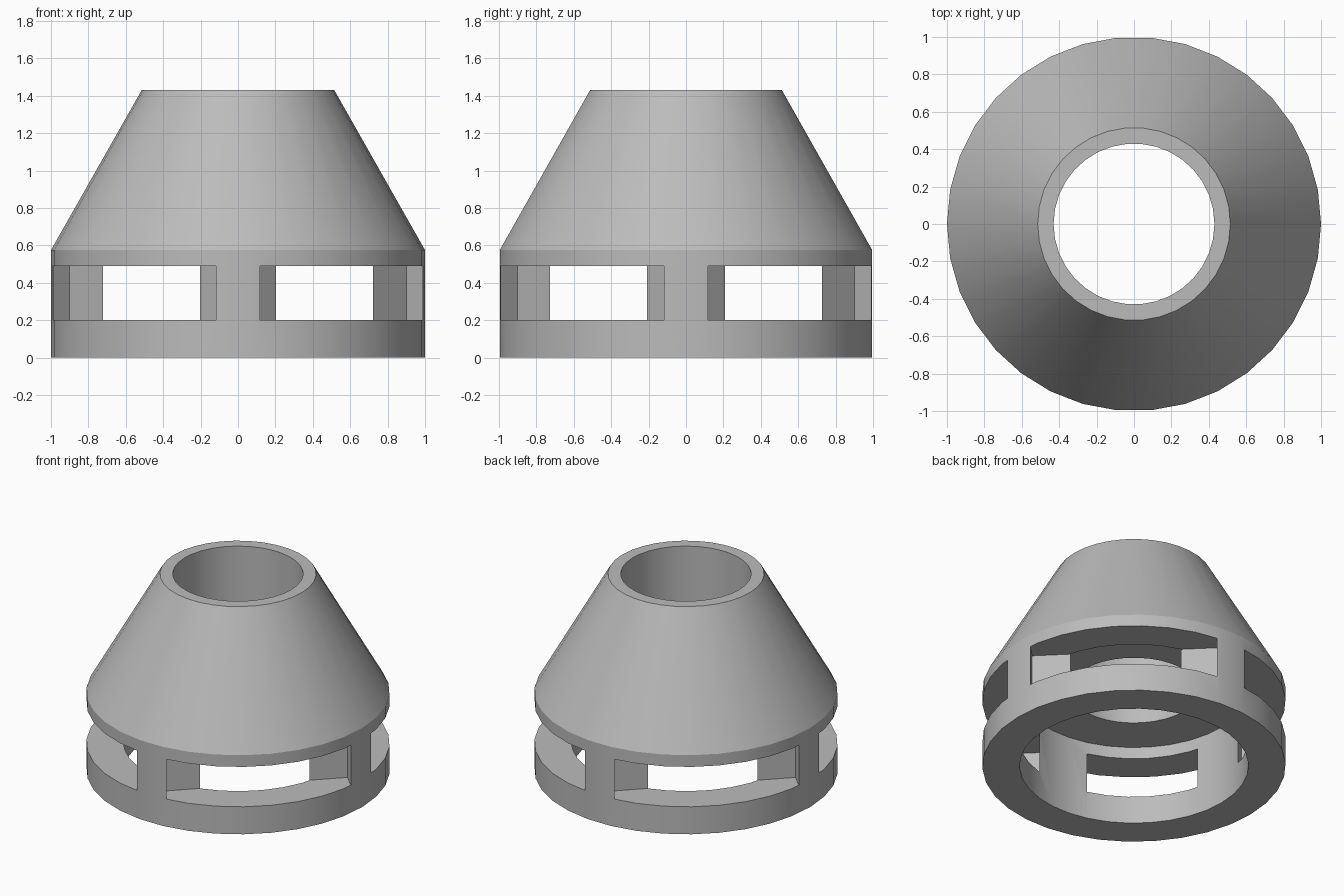
import bpy, bmesh, math
from mathutils import Matrix, Vector

if "Cube" in bpy.data.objects:
    bpy.data.objects.remove(bpy.data.objects["Cube"], do_unlink=True)

SIDES = 34
SHOULDER = 0.575

grey = bpy.data.materials.new("plain grey")
grey.use_nodes = True
grey.diffuse_color = (0.5, 0.5, 0.5, 1)
grey.node_tree.nodes["Principled BSDF"].inputs["Base Color"].default_value = grey.diffuse_color


def make_object(name, bm):
    bmesh.ops.recalc_face_normals(bm, faces=bm.faces)
    mesh = bpy.data.meshes.new(name)
    bm.to_mesh(mesh)
    bm.free()
    mesh.materials.append(grey)
    obj = bpy.data.objects.new(name, mesh)
    bpy.context.collection.objects.link(obj)
    return obj


def lathe(name, profile):
    """Revolve a closed (radius, height) profile about z."""
    bm = bmesh.new()
    rings = []
    for i in range(SIDES):
        a = math.tau * i / SIDES
        rings.append([bm.verts.new((r * math.cos(a), r * math.sin(a), z)) for r, z in profile])
    n = len(profile)
    for i in range(SIDES):
        here, there = rings[i], rings[(i + 1) % SIDES]
        for j in range(n):
            k = (j + 1) % n
            bm.faces.new((here[j], there[j], there[k], here[k]))
    return make_object(name, bm)


def select_only(obj):
    bpy.ops.object.select_all(action='DESELECT')
    obj.select_set(True)
    bpy.context.view_layer.objects.active = obj


# Lower ring with a wide bore
ring = lathe("slotted_ring", [(0.755, 0), (1, 0), (1, SHOULDER), (0.755, SHOULDER)])

# Tapered upper body with a straight central hole
cone = lathe("tapered_top", [(0.43, SHOULDER), (1, SHOULDER), (0.515, 1.43), (0.43, 1.43)])

# Four flat-backed slots that break through into the bore
inner, outer, half_width, low, high = 0.658, 1.2, 0.617, 0.2, 0.49
bm = bmesh.new()
for i in range(4):
    turn = Matrix.Rotation(math.radians(45 + 90 * i), 4, 'Z')
    place = Matrix.Translation(Vector(((inner + outer) / 2, 0, (low + high) / 2)))
    size = Matrix.Diagonal((outer - inner, 2 * half_width, high - low, 1))
    bmesh.ops.create_cube(bm, size=1, matrix=turn @ place @ size)
cutter = make_object("slot_cutter", bm)
cutter.hide_render = True

cut = ring.modifiers.new("slots", 'BOOLEAN')
cut.operation = 'DIFFERENCE'
cut.solver = 'EXACT'
cut.object = cutter
select_only(ring)
bpy.ops.object.modifier_apply(modifier=cut.name)
bpy.data.objects.remove(cutter, do_unlink=True)

# Smooth round walls, sharp rims and slot edges
for part in (ring, cone):
    select_only(part)
    bpy.ops.object.shade_smooth_by_angle(angle=math.radians(25))
